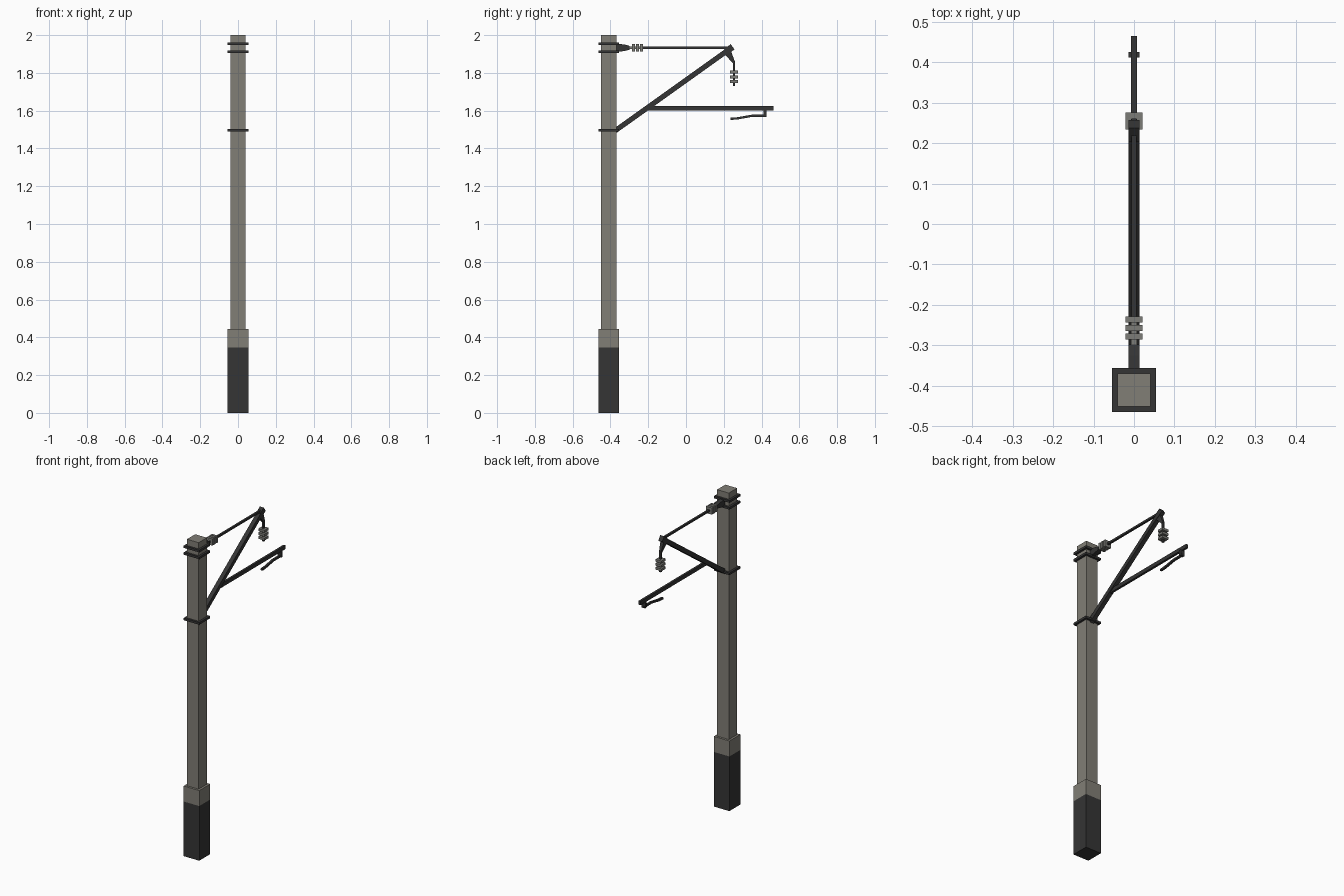
import bpy, bmesh, math
from mathutils import Vector, Matrix

if "Cube" in bpy.data.objects:
    bpy.data.objects.remove(bpy.data.objects["Cube"])


def material(name, rgb):
    m = bpy.data.materials.new(name)
    m.diffuse_color = (*rgb, 1)
    m.use_nodes = True
    m.node_tree.nodes["Principled BSDF"].inputs["Base Color"].default_value = m.diffuse_color
    return m


CONCRETE = material("concrete grey", (0.22, 0.21, 0.18))
DARK = material("dark steel", (0.035, 0.035, 0.035))
CERAMIC = material("insulator grey", (0.2, 0.2, 0.185))
PY = -0.41  # post centre


def finish(name, bm, mat):
    bmesh.ops.recalc_face_normals(bm, faces=bm.faces)
    me = bpy.data.meshes.new(name)
    bm.to_mesh(me)
    bm.free()
    me.materials.append(mat)
    ob = bpy.data.objects.new(name, me)
    bpy.context.collection.objects.link(ob)
    return ob


def box(name, y, z, mat, w):
    """Box of x width w spanning the ranges y and z."""
    bm = bmesh.new()
    size = Matrix.Diagonal((w, y[1] - y[0], z[1] - z[0], 1))
    mid = Matrix.Translation((0, sum(y) / 2, sum(z) / 2))
    bmesh.ops.create_cube(bm, size=1, matrix=mid @ size)
    return finish(name, bm, mat)


def bar(name, pts, heights, widths, mat):
    """Rectangular bar swept along a (y, z) path with mitred corners."""
    pts = [Vector(p) for p in pts]
    bm = bmesh.new()
    rings = []
    for i, p in enumerate(pts):
        dirs = []
        if i > 0:
            dirs.append((p - pts[i - 1]).normalized())
        if i < len(pts) - 1:
            dirs.append((pts[i + 1] - p).normalized())
        d = sum(dirs, Vector((0, 0))).normalized()
        n = Vector((-d.y, d.x)) * heights[i] / 2 / d.dot(dirs[0])
        w = widths[i] / 2
        rings.append([bm.verts.new((sx * w, p.x + s * n.x, p.y + s * n.y))
                      for sx, s in ((-1, -1), (1, -1), (1, 1), (-1, 1))])
    for a, b in zip(rings, rings[1:]):
        for k in range(4):
            bm.faces.new((a[k], a[(k + 1) % 4], b[(k + 1) % 4], b[k]))
    bm.faces.new(rings[0])
    bm.faces.new(rings[-1])
    return finish(name, bm, mat)


# Post and footing, painted dark at the bottom
box("post", (PY - 0.041, PY + 0.041), (0.44, 2.0), CONCRETE, 0.082)
foot = box("footing", (PY - 0.0545, PY + 0.0545), (0, 0.443), CONCRETE, 0.109)
foot.data.materials.append(DARK)
bm = bmesh.new()
bm.from_mesh(foot.data)
bmesh.ops.bisect_plane(bm, geom=bm.verts[:] + bm.edges[:] + bm.faces[:],
                       plane_co=(0, 0, 0.345), plane_no=(0, 0, 1))
for f in bm.faces:
    f.material_index = int(f.calc_center_median().z < 0.345)
bm.to_mesh(foot.data)
bm.free()

# Clamp bands
for i, z in enumerate((1.497, 1.911, 1.954)):
    box(f"clamp_band_{i + 1}", (PY - 0.0545, PY + 0.0545),
        (z - 0.007, z + 0.007), DARK, 0.109)

# Top tie: tapered bracket, insulator, rod
bar("tie_bracket", [(-0.372, 1.933), (-0.325, 1.933), (-0.298, 1.933)],
    [0.046, 0.034, 0.02], [0.026, 0.026, 0.026], DARK)
box("tie_insulator_core", (-0.30, -0.228), (1.926, 1.94), CERAMIC, 0.014)
for i, y in enumerate((-0.2775, -0.2565, -0.2355)):
    box(f"tie_insulator_plate_{i + 1}", (y - 0.0075, y + 0.0075),
        (1.912, 1.954), CERAMIC, 0.042)
box("tie_rod", (-0.23, 0.235), (1.927, 1.939), DARK, 0.013)

# Diagonal strut with end cap
bar("diagonal_strut", [(-0.376, 1.493), (0.225, 1.922)],
    [0.027] * 2, [0.027] * 2, DARK)
bar("strut_cap", [(0.212, 1.913), (0.247, 1.938)],
    [0.034] * 2, [0.027] * 2, DARK)

# Hanging insulator
bar("hanger", [(0.215, 1.918), (0.253, 1.856)], [0.042, 0.014],
    [0.026, 0.014], DARK)
box("hanger_rod", (0.248, 0.26), (1.73, 1.864), DARK, 0.012)
for i, z in enumerate((1.754, 1.779, 1.804)):
    box(f"hanging_insulator_plate_{i + 1}", (0.233, 0.275),
        (z - 0.0075, z + 0.0075), CERAMIC, 0.042)

# Horizontal arm, drop and registration arm
box("horizontal_arm", (-0.205, 0.464), (1.601, 1.625), DARK, 0.014)
box("arm_drop", (0.411, 0.425), (1.568, 1.605), DARK, 0.026)
bar("registration_arm", [(0.236, 1.557), (0.27, 1.559), (0.35, 1.573), (0.427, 1.573)],
    [0.012] * 4, [0.013] * 4, DARK)
